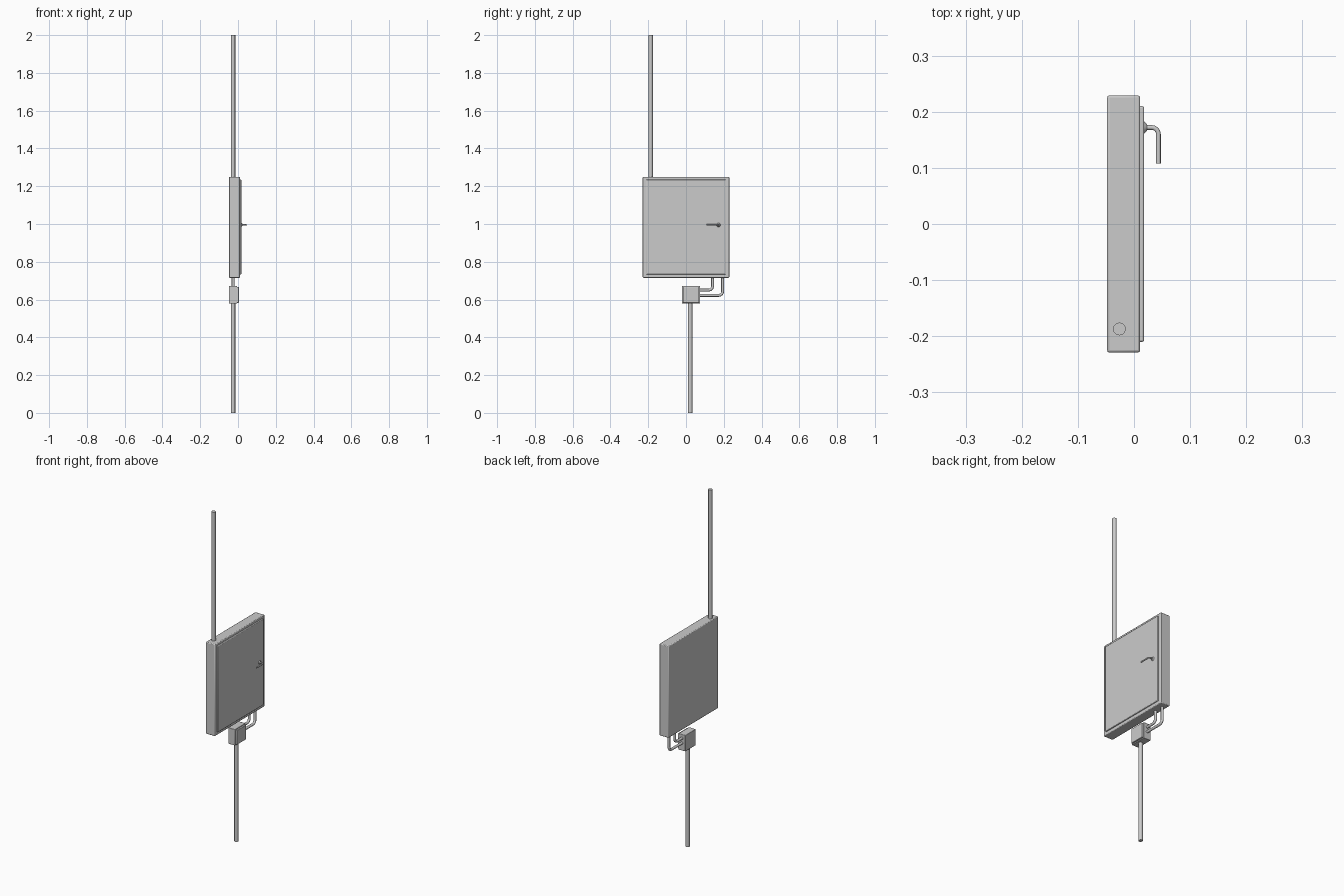
import bpy
import math
from mathutils import Vector

if "Cube" in bpy.data.objects:
    bpy.data.objects.remove(bpy.data.objects["Cube"])


def box(name, lo, hi, bevel=0.003, segments=2):
    lo, hi = Vector(lo), Vector(hi)
    bpy.ops.mesh.primitive_cube_add(size=1, location=(lo + hi) / 2)
    ob = bpy.context.object
    ob.name = name
    ob.scale = hi - lo
    bpy.ops.object.transform_apply(location=False, rotation=False, scale=True)
    mod = ob.modifiers.new("soft_edges", "BEVEL")
    mod.width = bevel
    mod.segments = segments
    bpy.ops.object.shade_smooth_by_angle(angle=math.radians(35))
    return ob


def tube(name, points, radius, fillet=0.0, caps=True, steps=6):
    """Round tube along a path, with rounded inner corners."""
    pts = [Vector(p) for p in points]
    path = [pts[0]]
    for a, b, c in zip(pts, pts[1:], pts[2:]):
        u, v = (a - b).normalized(), (c - b).normalized()
        centre = b + (u + v) * fillet
        for i in range(steps + 1):
            t = math.pi / 2 * i / steps
            path.append(centre - v * fillet * math.cos(t) - u * fillet * math.sin(t))
    path.append(pts[-1])
    cu = bpy.data.curves.new(name, "CURVE")
    cu.dimensions = "3D"
    cu.bevel_depth = radius
    cu.bevel_resolution = 4
    cu.use_fill_caps = caps
    sp = cu.splines.new("POLY")
    sp.points.add(len(path) - 1)
    for p, co in zip(sp.points, path):
        p.co = (*co, 1)
    sp.use_smooth = True
    ob = bpy.data.objects.new(name, cu)
    bpy.context.collection.objects.link(ob)
    return ob


PX = -0.026  # depth line shared by all conduits

# Main cabinet and its raised door
box("cabinet", (-0.048, -0.229, 0.715), (0.011, 0.229, 1.25), 0.004)
box("door", (0.008, -0.21, 0.733), (0.018, 0.21, 1.235), 0.003)

# Door handle with round base
bpy.ops.mesh.primitive_cone_add(vertices=24, radius1=0.011, radius2=0.006, depth=0.006,
                                location=(0.0205, 0.172, 0.995),
                                rotation=(0, math.pi / 2, 0))
bpy.context.object.name = "handle_base"
bpy.ops.object.shade_smooth_by_angle(angle=math.radians(35))
tube("handle", [(0.018, 0.172, 0.995), (0.0435, 0.172, 0.995), (0.0435, 0.108, 0.995)],
     0.0042, 0.012)

# Junction box with lid
box("junction_box", (-0.048, -0.022, 0.578), (-0.004, 0.075, 0.672), 0.002)
box("junction_lid", (-0.006, -0.017, 0.583), (0.005, 0.070, 0.667), 0.002)

# Straight conduits above and below
tube("upper_conduit", [(PX, -0.187, 1.245), (PX, -0.187, 2.0)], 0.0115)
tube("lower_conduit", [(PX, 0.022, 0.0), (PX, 0.022, 0.582)], 0.0115)

# Bent link pipes from junction box up into the cabinet
for name, y, z in (("inner_link_pipe", 0.141, 0.65), ("outer_link_pipe", 0.194, 0.622)):
    tube(name, [(PX, 0.07, z), (PX, y, z), (PX, y, 0.72)], 0.0075, 0.022)
